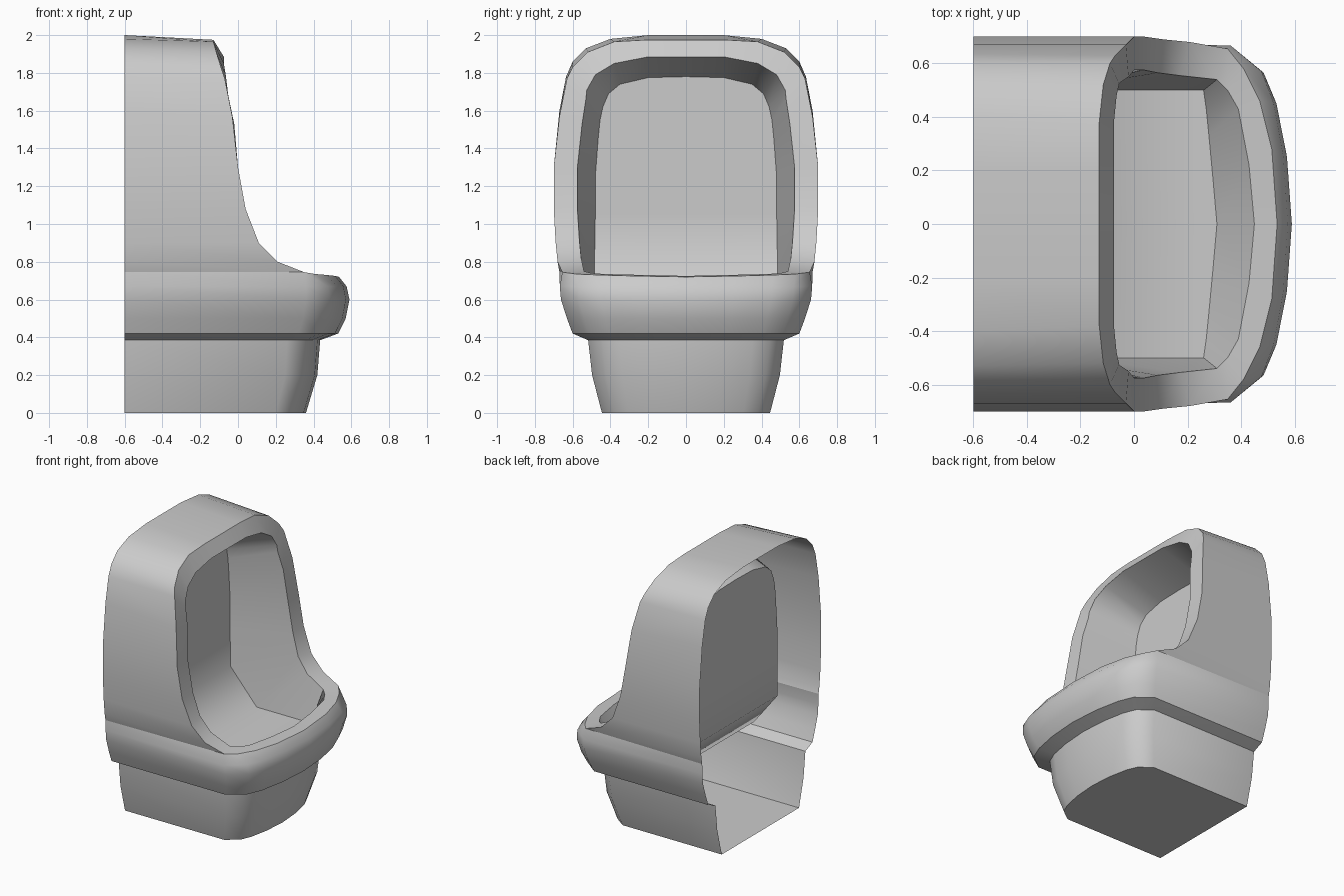
import bpy
import bmesh
import math
from mathutils import Vector

if "Cube" in bpy.data.objects:
    bpy.data.objects.remove(bpy.data.objects["Cube"], do_unlink=True)

BACK = -0.6      # open rear plane

porcelain = bpy.data.materials.new("grey_porcelain")
porcelain.use_nodes = True
colour = (0.6, 0.6, 0.6, 1)
porcelain.diffuse_color = colour
porcelain.node_tree.nodes["Principled BSDF"].inputs["Base Color"].default_value = colour


def strips(rows):
    """Faces between consecutive rows that share a point count."""
    faces = []
    for a, b in zip(rows, rows[1:]):
        for i in range(len(a) - 1):
            faces.append([a[i], a[i + 1], b[i + 1], b[i]])
    return faces


def build(name, faces, facing):
    """Build the left half, mirror it across y, and orient it by its first face."""
    bm = bmesh.new()
    for face in faces:
        corners = []
        for point in face:
            if point not in corners:
                corners.append(point)
        if len(corners) > 2:
            bm.faces.new([bm.verts.new(p) for p in corners])
    bmesh.ops.remove_doubles(bm, verts=bm.verts[:], dist=0.001)
    bm.faces.ensure_lookup_table()
    bm.normal_update()
    if bm.faces[0].normal.dot(Vector(facing)) < 0:
        bmesh.ops.reverse_faces(bm, faces=bm.faces[:])

    # mirrored half with its winding turned round
    half = bm.faces[:]
    copy = bmesh.ops.duplicate(bm, geom=bm.verts[:] + bm.edges[:] + half)["geom"]
    for item in copy:
        if isinstance(item, bmesh.types.BMVert):
            item.co.y = -item.co.y
    bmesh.ops.reverse_faces(bm, faces=[f for f in copy if isinstance(f, bmesh.types.BMFace)])
    bmesh.ops.remove_doubles(bm, verts=bm.verts[:], dist=0.001)

    mesh = bpy.data.meshes.new(name)
    bm.to_mesh(mesh)
    bm.free()
    mesh.materials.append(porcelain)
    obj = bpy.data.objects.new(name, mesh)
    bpy.context.collection.objects.link(obj)
    bpy.ops.object.select_all(action='DESELECT')
    obj.select_set(True)
    bpy.context.view_layer.objects.active = obj
    bpy.ops.object.shade_smooth_by_angle(angle=math.radians(55))
    return obj


def plan_ring(z, width, corner, front):
    """Half of a U-shaped horizontal section, from the rear to the nose."""
    nose = [(0, 1), (.54, .855), (.75, .68), (.92, .38), (1, 0)]
    return [(BACK, width, z)] + [
        (corner + (front - corner) * u, width * v, z) for u, v in nose]


# Half outlines, from the top centre round to the nose
rim_outer = [
    (-.13, 0, 1.975), (-.13, .2, 1.975), (-.13, .38, 1.965), (-.115, .52, 1.91),
    (-.09, .6, 1.83), (-.07, .63, 1.77), (-.03, .67, 1.57), (0, .7, 1.3),
    (.04, .7, 1.08), (.11, .69, .9), (.21, .68, .8), (.35, .655, .745),
    (.41, .58, .735), (.47, .46, .73), (.515, .28, .725), (.535, 0, .72)]
rim_inner = [
    (-.075, 0, 1.885), (-.075, .2, 1.885), (-.075, .38, 1.85), (-.065, .48, 1.79),
    (-.055, .525, 1.71), (-.05, .53, 1.66), (-.02, .55, 1.53), (0, .575, 1.3),
    (.04, .575, 1.08), (.09, .565, .92), (.17, .555, .82), (.31, .54, .75),
    (.35, .5, .74), (.39, .43, .735), (.43, .22, .73), (.45, 0, .725)]
rear = [(BACK, y, z) for y, z in [
    (0, 2), (.2, 2), (.4, 1.98), (.53, 1.93), (.6, 1.86), (.635, 1.78),
    (.67, 1.6), (.7, 1.3), (.7, 1.08), (.69, .9), (.68, .8), (.67, .745)]]
panel = [(-.4, y, z) for y, z in [
    (0, 1.78), (.2, 1.775), (.35, 1.74), (.41, 1.69), (.44, 1.62), (.455, 1.55),
    (.465, 1.45), (.48, 1.25), (.48, 1.05), (.485, .75)]]
floor = [(x, y, .5) for x, y in [
    (-.2, .5), (.26, .5), (.27, .43), (.28, .33), (.295, .17), (.31, 0)]]

# Outer shell: hood walls above, rounded belly below
sides = len(rear)
belly = [[rear[-1]] + rim_outer[sides - 1:]] + [
    plan_ring(*section) for section in [
        (.67, .668, .36, .575), (.6, .662, .36, .59),
        (.5, .63, .345, .57), (.42, .6, .32, .53)]]
build("outer_shell", strips([rear, rim_outer[:sides]]) + strips(belly), (0, 0, 1))

# Flat rim round the opening
build("rim", strips([rim_outer, rim_inner]), (1, 0, 0))

# Basin: walls, then back panel and floor spanning to the centre line
basin_edge = panel + floor
centre = [(x, 0, z) for x, y, z in basin_edge]
build("basin", strips([rim_inner, basin_edge]) + strips([basin_edge, centre]), (0, 0, -1))

# Pedestal with the sloping ledge under the belly and a closed base
foot = [plan_ring(*section) for section in [
    (.385, .518, .26, .435), (.2, .497, .25, .42), (0, .445, .2, .36)]]
base = foot[-1] + [(BACK, 0, 0)]
build("pedestal", strips([belly[-1]] + foot) + [base], (0, 0, -1))
